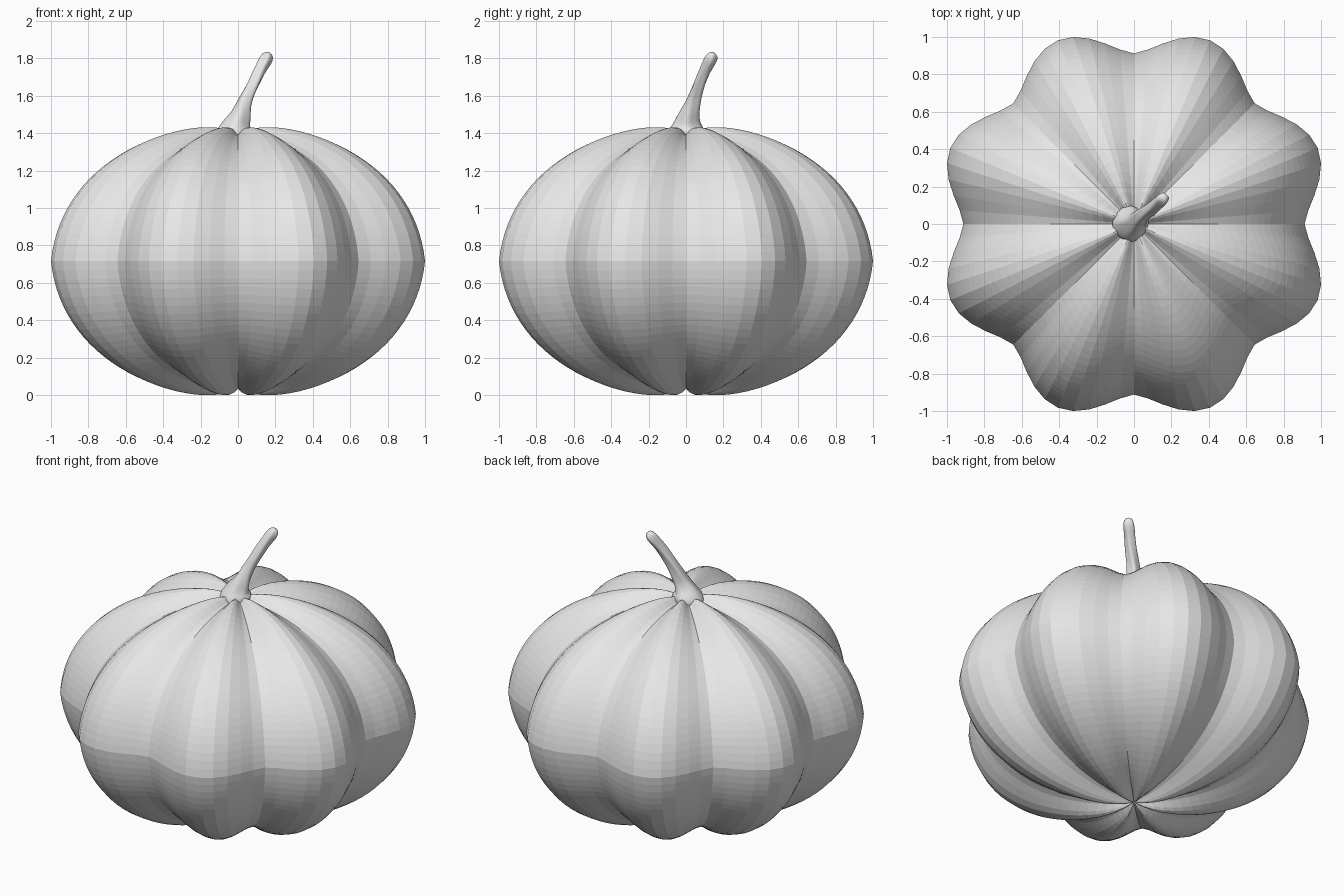
import bpy, math, random
from mathutils import Vector

if "Cube" in bpy.data.objects:
    bpy.data.objects.remove(bpy.data.objects["Cube"])

random.seed(4)
grey = bpy.data.materials.new("plain grey")
grey.diffuse_color = (0.8, 0.8, 0.8, 1)
grey.use_nodes = True
grey.node_tree.nodes["Principled BSDF"].inputs["Base Color"].default_value = grey.diffuse_color


def make_object(name, verts, faces, smooth=False):
    mesh = bpy.data.meshes.new(name)
    mesh.from_pydata(verts, [], faces)
    mesh.materials.append(grey)
    for p in mesh.polygons:
        p.use_smooth = smooth
    obj = bpy.data.objects.new(name, mesh)
    bpy.context.collection.objects.link(obj)
    return obj


def skin(rings, bottom, top):
    """Join rings of points, bottom to top, and close both ends with a fan."""
    n = len(rings[0])
    verts = [v for ring in rings for v in ring] + [bottom, top]
    faces = []
    last = (len(rings) - 1) * n
    for j in range(n):
        k = (j + 1) % n
        for i in range(len(rings) - 1):
            a, b = i * n, (i + 1) * n
            faces.append((a + j, a + k, b + k, b + j))
        faces.append((len(verts) - 2, k, j))
        faces.append((len(verts) - 1, last + j, last + k))
    return verts, faces


# Ribbed body: eight lobes, faceted, with a soft crease round the middle
LOBES, SEG, ROWS = 8, 10, 26
MID, HALF, VALLEY, BULGE = 0.715, 0.68, 0.912, 0.151
T0 = math.radians(5)


def body_point(t, side, step):
    ang = step * 2 * math.pi / (LOBES * SEG)
    bulge = (0.5 - 0.5 * math.cos(2 * math.pi * (step % SEG) / SEG)) ** 0.8
    r = (VALLEY + BULGE * bulge) * math.cos(t) / math.cos(T0)
    s = (math.sin(t) - math.sin(T0)) / (1 - math.sin(T0))
    s += 0.1 * s * (1 - s)
    lift = 0.06 * bulge * (1 - math.exp(-r / 0.12))
    return (r * math.cos(ang), r * math.sin(ang), MID + side * s * (HALF + lift))


levels = [(T0 + (math.pi / 2 - T0) * abs(i) / ROWS, 1 if i >= 0 else -1)
          for i in range(1 - ROWS, ROWS)]
body_rings = [[body_point(t, side, j) for j in range(LOBES * SEG)]
              for t, side in levels]
make_object("pumpkin_body", *skin(body_rings, (0, 0, MID - HALF), (0, 0, MID + HALF)))

# Gnarled stem: flared foot, leaning and twisting up to a knobby tip
# (x, y, z, radius)
path = [(-0.02, 0.0, 1.36, 0.085), (-0.02, 0.0, 1.395, 0.1), (-0.018, 0.004, 1.425, 0.092),
        (-0.002, 0.01, 1.455, 0.068), (0.015, 0.018, 1.50, 0.051),
        (0.03, 0.034, 1.55, 0.042), (0.05, 0.05, 1.60, 0.036),
        (0.075, 0.067, 1.65, 0.033), (0.10, 0.086, 1.70, 0.032),
        (0.125, 0.108, 1.75, 0.031), (0.148, 0.13, 1.79, 0.034),
        (0.16, 0.14, 1.812, 0.031), (0.167, 0.146, 1.826, 0.018)]
SIDES = 16
pts = [Vector(p[:3]) for p in path]
stem_rings = []
for i, p in enumerate(pts):
    d = (pts[min(i + 1, len(pts) - 1)] - pts[max(i - 1, 0)]).normalized()
    if i < 3:
        d = Vector((0, 0, 1))
    u = Vector((0, 1, 0)).cross(d).normalized()
    v = d.cross(u)
    rough = 0.05 if i < 3 else 0.13
    ring = []
    for j in range(SIDES):
        a = 2 * math.pi * j / SIDES
        r = path[i][3] * (1 + rough * math.sin(4 * a + 0.7 * i)
                          + random.uniform(-rough, rough) * 0.6)
        ring.append(p + r * (math.cos(a) * u + math.sin(a) * v))
    stem_rings.append(ring)
stem = make_object("stem", *skin(stem_rings, pts[0], pts[-1] + Vector((0.002, 0.002, 0.004))), True)
sub = stem.modifiers.new("soften", 'SUBSURF')
sub.levels = sub.render_levels = 1
